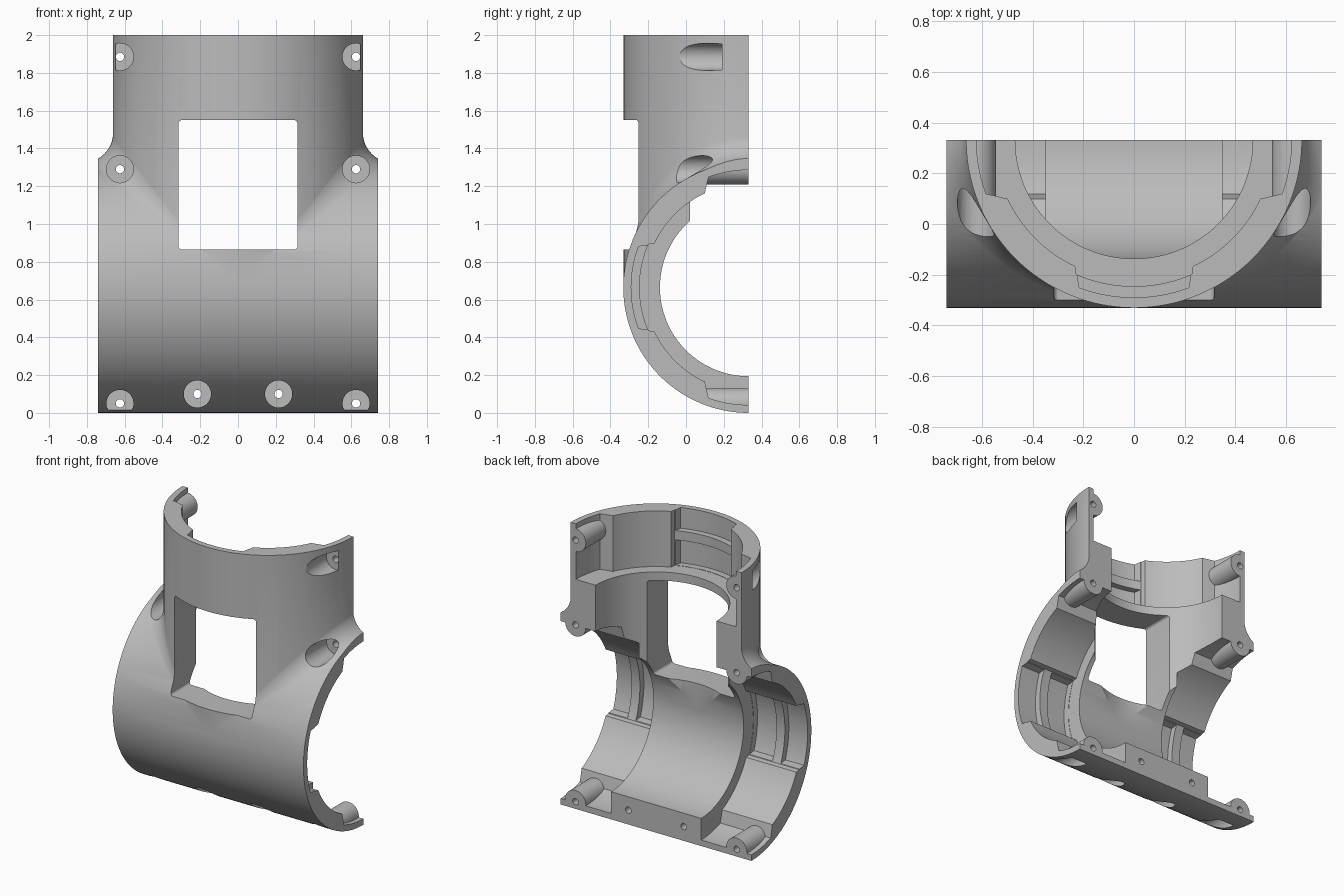
import bpy, bmesh
from math import sin, cos, radians
from mathutils import Matrix, Vector

if "Cube" in bpy.data.objects:
    bpy.data.objects.remove(bpy.data.objects["Cube"], do_unlink=True)

R, YC, ZC = 0.664, 0.332, 0.664      # outer radius and shared axis position
BORE, END, LEDGE, TOP = 0.47, 0.74, 0.35, 2.0
FILLET = 0.16
TURN = {"X": Matrix.Rotation(radians(90), 4, "Y"),
        "Y": Matrix.Rotation(radians(90), 4, "X"),
        "Z": Matrix.Identity(4)}


def finish(name, bm):
    bmesh.ops.recalc_face_normals(bm, faces=bm.faces)
    mesh = bpy.data.meshes.new(name)
    bm.to_mesh(mesh)
    bm.free()
    ob = bpy.data.objects.new(name, mesh)
    bpy.context.scene.collection.objects.link(ob)
    return ob


def add_cylinder(bm, axis, centre, radius, length, segments=128):
    bmesh.ops.create_cone(bm, cap_ends=True, segments=segments, radius1=radius,
                          radius2=radius, depth=length,
                          matrix=Matrix.Translation(centre) @ TURN[axis])


def cylinder(name, axis, centre, radius, length):
    bm = bmesh.new()
    add_cylinder(bm, axis, centre, radius, length)
    return finish(name, bm)


def pegs(name, spots, radius, y0, y1):
    bm = bmesh.new()
    for x, z in spots:
        add_cylinder(bm, "Y", (x, (y0 + y1) / 2, z), radius, y1 - y0, 40)
    return finish(name, bm)


def box(name, low, high, round_y=0):
    low, high = Vector(low), Vector(high)
    bm = bmesh.new()
    bmesh.ops.create_cube(bm, size=1, matrix=Matrix.Translation((low + high) / 2)
                          @ Matrix.Diagonal((*(high - low), 1)))
    if round_y:
        edges = [e for e in bm.edges
                 if abs(e.verts[0].co.y - e.verts[1].co.y) > 0.01]
        bmesh.ops.bevel(bm, geom=edges, offset=round_y, segments=4,
                        affect="EDGES", profile=0.5)
    return finish(name, bm)


def loft(bm, rings):
    rows = [[bm.verts.new(p) for p in ring] for ring in rings]
    n = len(rows[0])
    for a, b in zip(rows, rows[1:]):
        for i in range(n):
            bm.faces.new((a[i], a[(i + 1) % n], b[(i + 1) % n], b[i]))
    bm.faces.new(rows[0])
    bm.faces.new(rows[-1][::-1])


def combine(target, tool, operation="DIFFERENCE"):
    mod = target.modifiers.new(operation, "BOOLEAN")
    mod.operation, mod.object, mod.solver = operation, tool, "EXACT"
    bpy.context.view_layer.update()
    graph = bpy.context.evaluated_depsgraph_get()
    mesh = bpy.data.meshes.new_from_object(target.evaluated_get(graph))
    target.modifiers.clear()
    target.data = mesh
    bpy.data.objects.remove(tool, do_unlink=True)


def sleeve(name, middle, pad, side, place, start, stop):
    # keyed socket: pockets in the middle and beside the split, pads between
    slope = 25 - (middle - 0.55) * 64
    keys = [(0, middle), (slope, middle), (25 + (0.55 - pad) * 64, pad),
            (65, pad), (70, side), (180, side)]
    half = []
    for (a0, r0), (a1, r1) in zip(keys, keys[1:]):
        steps = max(1, round((a1 - a0) / 2.5)) if r0 == r1 else 1
        for i in range(steps):
            half.append((a0 + (a1 - a0) * i / steps, r0))
    outline = half + [(180, side)] + [(-a, r) for a, r in reversed(half[1:])]
    bm = bmesh.new()
    loft(bm, [[place(r * sin(radians(a)), r * cos(radians(a)), w)
               for a, r in outline] for w in (start, stop)])
    return finish(name, bm)


def on_run(u, v, w):
    return Vector((w, YC - v, ZC + u))


def on_branch(u, v, w):
    return Vector((u, YC - v, w))


# outer skin: horizontal run and upright branch
body = cylinder("tee_half_shell", "X", (0, YC, ZC), R, 2)
combine(body, cylinder("branch", "Z", (0, YC, (ZC + TOP) / 2), R - 0.001, TOP - ZC), "UNION")

# rolling fillets in the two crotches
bm = bmesh.new()
base = R - 0.003
far = base + FILLET
for side in (-1, 1):
    rings = []
    for deg in range(4, 101, 3):
        s, c = sin(radians(deg)), cos(radians(deg))
        centre = Vector((far * s, YC - far * c, ZC + far * s))
        d0, d1 = Vector((-s, c, 0)), Vector((0, c, -s))
        ring = [centre + d0.slerp(d1, i / 12) * FILLET for i in range(13)]
        ring.append(Vector((0.9 * R * s, YC - 0.9 * R * c, ZC + 0.9 * R * s)))
        rings.append([Vector((p.x * side, p.y, p.z)) for p in ring])
    loft(bm, rings)
combine(body, finish("crotch_fillets", bm), "UNION")

# bores
combine(body, cylinder("run_bore", "X", (0, YC, ZC), BORE, 3))
combine(body, cylinder("branch_bore", "Z", (0, YC, ZC + 1), BORE - 0.001, 2))

# keyed sockets, leaving round screw bosses standing in the side pockets
SX = 0.625
end_spots = [(x, z) for x in (-SX, SX) for z in (0.05, 1.29, 1.885)]
sockets = [(on_run, 1, END), (on_run, -1, END), (on_branch, 1, TOP)]
for place, sign, end in sockets:
    ledge = end - (END - LEDGE)
    cut = sleeve("socket", 0.578, 0.55, 0.622, place, sign * ledge, sign * (end + 0.2))
    combine(cut, pegs("bosses", end_spots, 0.08, 0, 1.2))
    combine(body, cut)
    for a, b in ((ledge + 0.002, end - 0.21), (end - 0.145, end + 0.1)):
        combine(body, sleeve("cell", 0.622, 0.5, 0.5, place, sign * a, sign * b))

# front window
combine(body, box("window", (-0.315, -0.6, 0.865), (0.315, 0.2, 1.55), 0.018))

# screw holes and counterbores
spots = end_spots + [(-0.215, 0.1), (0.215, 0.1)]
combine(body, pegs("counterbores", spots, 0.072, -0.6, 0.19))
combine(body, pegs("screw_holes", spots, 0.022, -0.7, 0.6))

# trim the ends and split the tee down its middle plane
for x in (-1, 1):
    combine(body, box("end_trim", (min(x * END, x * 2), -2, -1), (max(x * END, x * 2), 2, 3)))
combine(body, box("split", (-2, YC, -1), (2, 3, 3)))

# plain grey finish
grey = bpy.data.materials.new("plain_grey")
grey.use_nodes = True
colour = (0.5, 0.5, 0.5, 1)
grey.diffuse_color = colour
grey.node_tree.nodes["Principled BSDF"].inputs["Base Color"].default_value = colour
body.data.materials.clear()
body.data.materials.append(grey)
for face in body.data.polygons:
    face.material_index = 0

for ob in bpy.context.selected_objects:
    ob.select_set(False)
body.select_set(True)
bpy.context.view_layer.objects.active = body
bpy.ops.object.shade_smooth_by_angle(angle=radians(20))
